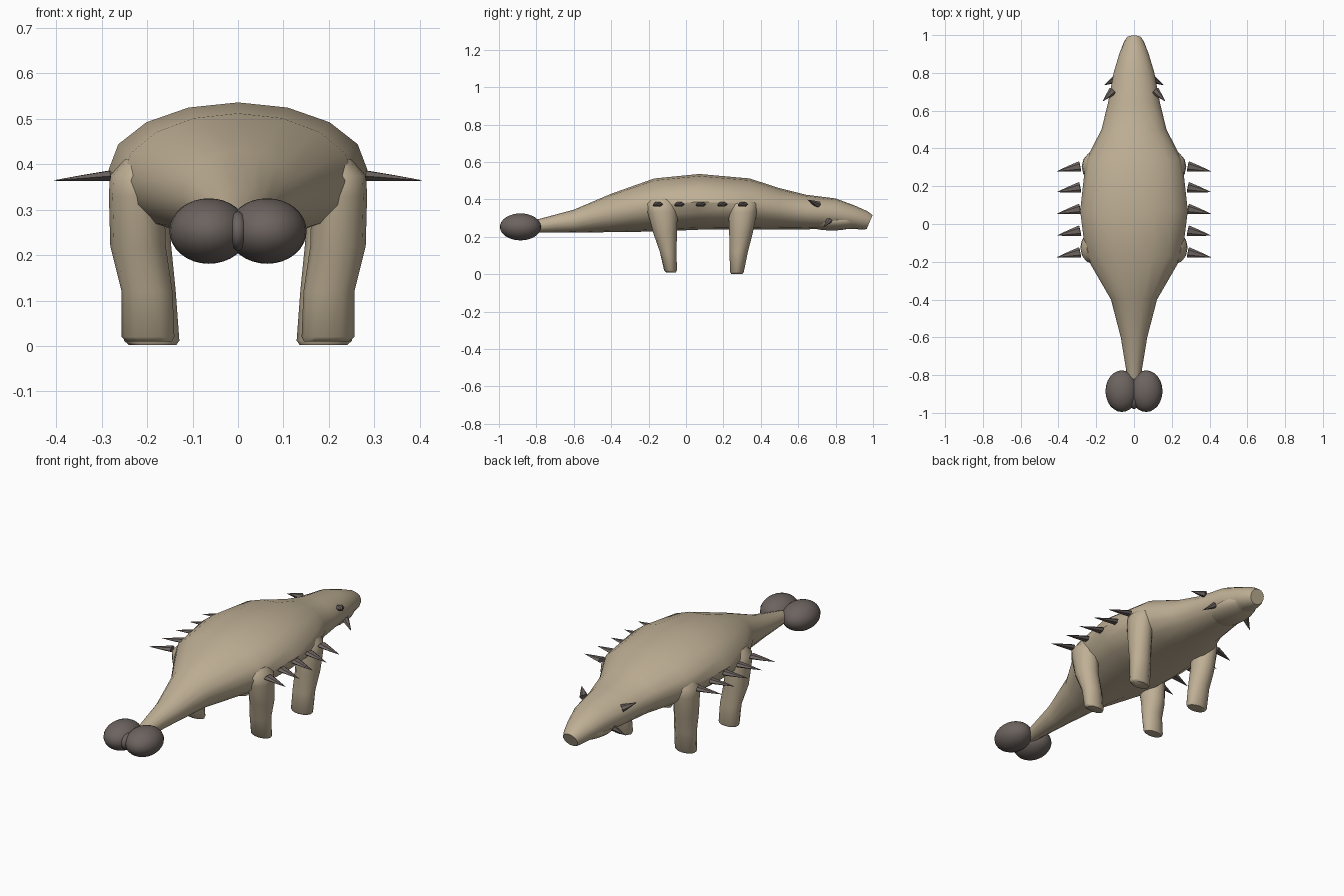
import bpy, bmesh, math
from mathutils import Vector

if "Cube" in bpy.data.objects:
    bpy.data.objects.remove(bpy.data.objects["Cube"])


def material(name, rgb):
    m = bpy.data.materials.new(name)
    m.diffuse_color = (*rgb, 1)
    m.use_nodes = True
    m.node_tree.nodes["Principled BSDF"].inputs["Base Color"].default_value = m.diffuse_color
    return m


HIDE = material("sand_hide", (0.52, 0.43, 0.30))
HORN = material("dark_horn", (0.15, 0.125, 0.115))


def finish(name, bm, mat, angle=40):
    bmesh.ops.recalc_face_normals(bm, faces=bm.faces)
    me = bpy.data.meshes.new(name)
    bm.to_mesh(me)
    bm.free()
    me.materials.append(mat)
    ob = bpy.data.objects.new(name, me)
    bpy.context.collection.objects.link(ob)
    bpy.ops.object.select_all(action='DESELECT')
    ob.select_set(True)
    bpy.context.view_layer.objects.active = ob
    bpy.ops.object.shade_smooth_by_angle(angle=math.radians(angle))
    return ob


def loft(name, rings, mat, angle=40):
    """Skin a list of equal-length point rings and cap both ends."""
    bm = bmesh.new()
    loops = [[bm.verts.new(p) for p in ring] for ring in rings]
    n = len(loops[0])
    for a, b in zip(loops, loops[1:]):
        for i in range(n):
            j = (i + 1) % n
            bm.faces.new((a[i], a[j], b[j], b[i]))
    bm.faces.new(loops[0])
    bm.faces.new(loops[-1])
    return finish(name, bm, mat, angle)


def ellipsoid(name, centre, radii, mat):
    bm = bmesh.new()
    bmesh.ops.create_uvsphere(bm, u_segments=24, v_segments=16, radius=1)
    for v in bm.verts:
        v.co = Vector(centre) + Vector(a * b for a, b in zip(v.co, radii))
    return finish(name, bm, mat, 60)


def spike(name, base, tip, wide, flat):
    """Six-sided flattened cone from base to tip."""
    base, tip = Vector(base), Vector(tip)
    axis = (tip - base).normalized()
    side = axis.cross(Vector((0, 0, 1))).normalized()
    up = side.cross(axis)
    rings = []
    for t, r in ((0, 1), (0.5, 0.55), (1, 0.02)):
        c = base.lerp(tip, t)
        rings.append([c + side * wide * r * math.cos(k * math.pi / 3)
                      + up * flat * r * math.sin(k * math.pi / 3) for k in range(6)])
    return loft(name, rings, HORN, 30)


# Body from tail to snout: y, half width, bottom z, top z, forward lean of the top
SECTIONS = [
    (-0.82, 0.034, 0.222, 0.286, 0), (-0.60, 0.070, 0.222, 0.345, 0),
    (-0.40, 0.122, 0.225, 0.430, 0), (-0.17, 0.255, 0.228, 0.512, 0),
    (0.07, 0.285, 0.238, 0.536, 0), (0.34, 0.255, 0.240, 0.512, 0),
    (0.50, 0.172, 0.240, 0.460, 0), (0.64, 0.138, 0.240, 0.425, 0),
    (0.80, 0.108, 0.243, 0.405, 0), (0.90, 0.078, 0.242, 0.368, 0),
    (0.96, 0.055, 0.238, 0.338, 0.008), (0.982, 0.042, 0.242, 0.316, 0.016),
]
SIDES = 16
rings = []
for y, w, lo, hi, lean in SECTIONS:
    mid, h = (lo + hi) / 2, (hi - lo) / 2
    ring = []
    for k in range(SIDES):
        a = 2 * math.pi * k / SIDES
        ring.append((w * math.cos(a), y + lean * math.sin(a), mid + h * math.sin(a)))
    rings.append(ring)
loft("body", rings, HIDE, 35)

# Lower jaw set slightly below the head
ellipsoid("jaw", (0, 0.78, 0.285), (0.098, 0.16, 0.051), HIDE)

# Leg rings: centre x, centre y, z, half width, half depth
REAR = [(0.195, -0.08, 0.010, 0.050, 0.026), (0.198, -0.083, 0.020, 0.058, 0.034),
        (0.200, -0.095, 0.12, 0.056, 0.045), (0.220, -0.112, 0.22, 0.061, 0.063),
        (0.223, -0.125, 0.33, 0.061, 0.080), (0.220, -0.130, 0.375, 0.062, 0.080),
        (0.205, -0.130, 0.41, 0.045, 0.055)]
FRONT = [(0.188, 0.272, 0.002, 0.052, 0.030), (0.190, 0.272, 0.012, 0.061, 0.037),
         (0.195, 0.282, 0.12, 0.058, 0.049), (0.208, 0.294, 0.22, 0.061, 0.063),
         (0.215, 0.303, 0.33, 0.062, 0.076), (0.212, 0.305, 0.375, 0.060, 0.078),
         (0.195, 0.305, 0.41, 0.045, 0.055)]

FLANK = [0.305, 0.195, 0.08, -0.035, -0.15]
for s, side in ((-1, "left"), (1, "right")):
    for part, data in (("rear_leg", REAR), ("front_leg", FRONT)):
        legs = [[(s * (cx + rx * math.cos(k * math.pi / 6)),
                  cy + ry * math.sin(k * math.pi / 6), z) for k in range(12)]
                for cx, cy, z, rx, ry in data]
        loft(f"{part}_{side}", legs, HIDE, 45)
    # Row of flank spikes
    for i, y in enumerate(FLANK):
        spike(f"flank_spike_{side}_{i + 1}", (s * 0.285, y, 0.374),
              (s * 0.408, y - 0.026, 0.364), 0.028, 0.013)
    # Horns behind the eye and at the cheek
    spike(f"brow_horn_{side}", (s * 0.112, 0.705, 0.373), (s * 0.165, 0.650, 0.398), 0.023, 0.018)
    spike(f"cheek_horn_{side}", (s * 0.102, 0.765, 0.288), (s * 0.158, 0.735, 0.250), 0.019, 0.015)
    # Tail club lobes
    ellipsoid(f"club_lobe_{side}", (s * 0.064, -0.885, 0.253), (0.087, 0.110, 0.072), HORN)

# Small knob between the lobes
ellipsoid("club_knob", (0, -0.93, 0.253), (0.024, 0.05, 0.043), HORN)
